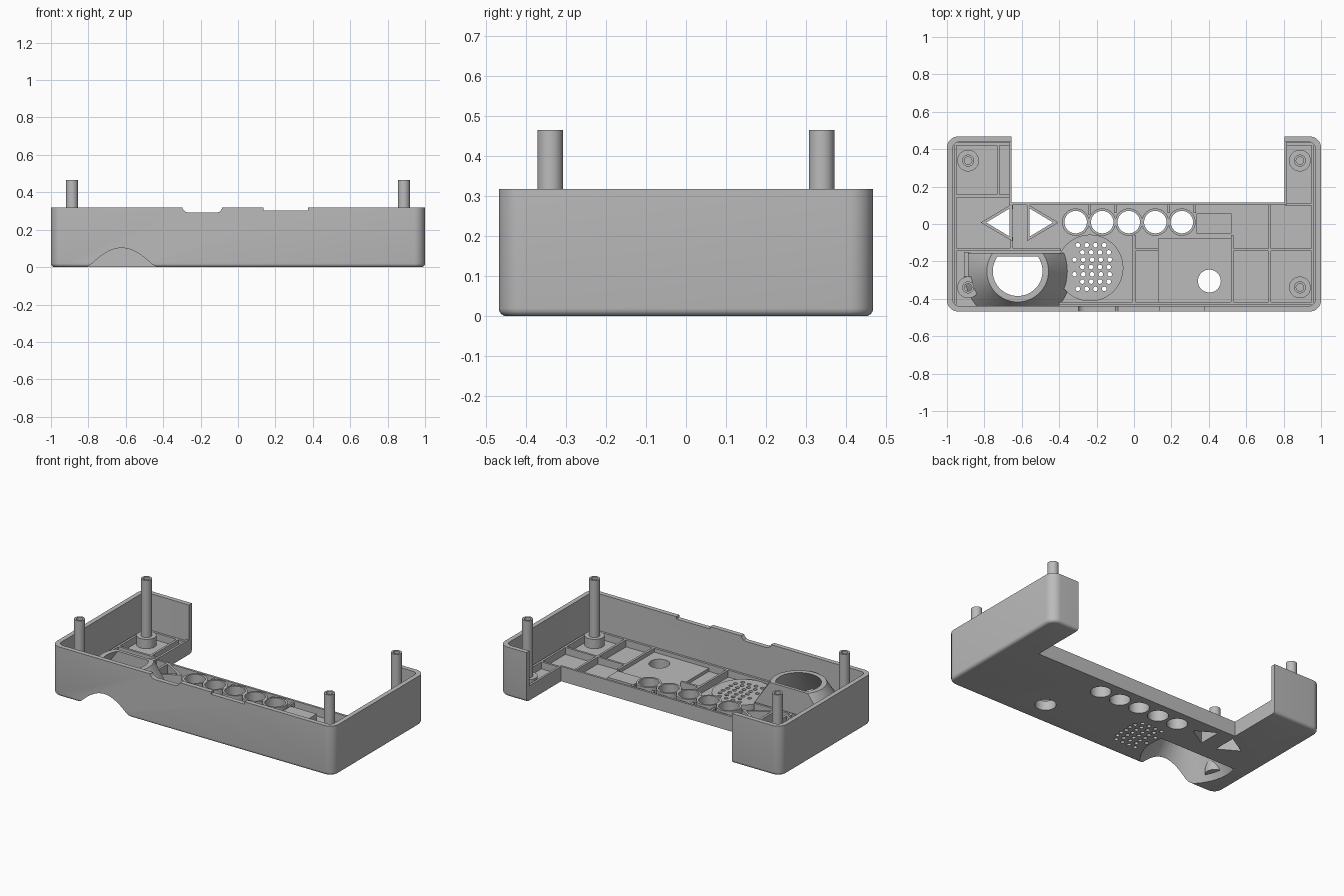
import bpy, bmesh, math
from math import sin, cos, pi

if "Cube" in bpy.data.objects:
    bpy.data.objects.remove(bpy.data.objects["Cube"])

grey = bpy.data.materials.new("plain grey")
grey.diffuse_color = (0.5, 0.5, 0.5, 1)
grey.use_nodes = True
grey.node_tree.nodes["Principled BSDF"].inputs["Base Color"].default_value = grey.diffuse_color


def finish(name, bm):
    bmesh.ops.recalc_face_normals(bm, faces=bm.faces)
    me = bpy.data.meshes.new(name)
    bm.to_mesh(me)
    bm.free()
    me.materials.append(grey)
    ob = bpy.data.objects.new(name, me)
    bpy.context.collection.objects.link(ob)
    return ob


def circle(x, y, r, n=40):
    return [(x + r * cos(2 * pi * i / n), y + r * sin(2 * pi * i / n)) for i in range(n)]


def rect(x0, x1, y0, y1):
    return [(x0, y0), (x1, y0), (x1, y1), (x0, y1)]


def rounded(x, y, r, n=8):
    pts = []
    for k, (sx, sy) in enumerate([(1, 1), (-1, 1), (-1, -1), (1, -1)]):
        for i in range(n + 1):
            a = (k + i / n) * pi / 2
            pts.append((sx * (x - r) + r * cos(a), sy * (y - r) + r * sin(a)))
    return pts


def loft(bm, loops):
    """Closed solid through stacked loops of (points, z)."""
    rows = [[bm.verts.new((x, y, z)) for x, y in pts] for pts, z in loops]
    n = len(rows[0])
    for a, b in zip(rows, rows[1:]):
        for i in range(n):
            bm.faces.new((a[i], a[(i + 1) % n], b[(i + 1) % n], b[i]))
    bm.faces.new(rows[0][::-1])
    bm.faces.new(rows[-1])


def solid(name, *stacks):
    bm = bmesh.new()
    for s in stacks:
        loft(bm, s)
    return finish(name, bm)


def prism(pts, z0, z1):
    return [(pts, z0), (pts, z1)]


def ring(bm, outer, inner, z0, z1):
    """Tube with matching outer and inner outlines."""
    n = len(outer)
    rows = [[bm.verts.new((x, y, z)) for x, y in p]
            for p, z in ((outer, z0), (outer, z1), (inner, z1), (inner, z0))]
    for k in range(4):
        a, b = rows[k], rows[(k + 1) % 4]
        for i in range(n):
            bm.faces.new((a[i], a[(i + 1) % n], b[(i + 1) % n], b[i]))


def boolean(ob, cutter, op='DIFFERENCE', keep=False):
    m = ob.modifiers.new("cut", 'BOOLEAN')
    m.object, m.operation, m.solver = cutter, op, 'EXACT'
    bpy.context.view_layer.objects.active = ob
    bpy.ops.object.modifier_apply(modifier=m.name)
    if not keep:
        bpy.data.objects.remove(cutter)


H, FLOOR, RIB = 0.318, 0.04, 0.085
NX0, NX1, NY = -0.655, 0.805, 0.115

# Tray shell with rounded lower edge, cavity and rear notch
f = 0.02
steps = []
for i in range(5):
    a = i / 4 * pi / 2
    d = f * (1 - sin(a))
    steps.append((rounded(1 - d, 0.468 - d, 0.06 - d), f * (1 - cos(a))))
body = solid("case_shell", steps + [(rounded(1, 0.468, 0.06), H)])
boolean(body, solid("cavity", prism(rounded(0.97, 0.438, 0.035), FLOOR, 0.5)))
boolean(body, solid("rear_notch", prism(rect(NX0, NX1, NY, 0.6), -0.1, 0.5)))

# Shallow dips in the front wall rim
dip = [(-0.3, 0.33), (-0.295, 0.31), (-0.28, 0.295), (-0.262, 0.291),
       (-0.118, 0.291), (-0.1, 0.295), (-0.087, 0.31), (-0.082, 0.33)]
bm = bmesh.new()
ends = [[bm.verts.new((x, y, z)) for x, z in dip] for y in (-0.5, -0.42)]
for i in range(len(dip)):
    j = (i + 1) % len(dip)
    bm.faces.new((ends[0][i], ends[0][j], ends[1][j], ends[1][i]))
bm.faces.new(ends[0])
bm.faces.new(ends[1][::-1])
boolean(body, finish("rim_dip", bm))
boolean(body, solid("rim_slot", prism(rect(0.135, 0.375, -0.5, -0.42), 0.303, 0.4)))

# Half-cone scoop through the floor and front wall
CX, CY = -0.622, -0.252
hump = solid("scoop_hump", [(circle(CX, CY, 0.30, 64), 0.02), (circle(CX, CY, 0.165, 64), 0.235)])
boolean(hump, solid("clip", prism(rect(-0.955, -0.2, -0.45, -0.155), 0, 0.4)), 'INTERSECT')
boolean(body, hump, 'UNION')
bore = solid("scoop_bore", [(circle(CX, CY, 0.292, 64), -0.02), (circle(CX, CY, 0.28, 64), 0),
                            (circle(CX, CY, 0.133, 64), 0.235), (circle(CX, CY, 0.133, 64), 0.3)])
boolean(bore, solid("clip", prism(rect(-1.2, 0, -0.7, -0.175), -0.1, 0.4)), 'INTERSECT')
boolean(body, bore)


# Openings in the floor: buttons, arrows, speaker grid, round window
def arrow(tip, base, h):
    return [(tip, 0.008), (base, 0.008 - h), (base, 0.008 + h)]


buttons = [-0.312, -0.17, -0.028, 0.114, 0.256]
holes = [circle(x, 0.01, 0.06) for x in buttons] + [circle(0.403, -0.305, 0.061)]
holes += [arrow(-0.79, -0.665, 0.075), arrow(-0.433, -0.558, 0.075)]
for r in range(7):
    xs = [-0.3, -0.253, -0.206, -0.159] if r % 2 == 0 else [-0.276, -0.229, -0.182, -0.135]
    if r % 2 == 0 and 0 < r < 6:
        xs = [-0.318 + 0.047 * k for k in range(5)]
    holes += [circle(x, -0.113 - 0.039 * r, 0.0125, 12) for x in xs]
cutter = solid("floor_openings", *[prism(h, -0.1, 0.3) for h in holes])
boolean(body, cutter, keep=True)

# Speaker seat and window plate share the same openings
speaker = solid("speaker_seat", prism(circle(-0.235, -0.235, 0.178, 64), FLOOR - 0.005, 0.075))
bore2 = solid("scoop_clear", [(circle(CX, CY, 0.28, 64), 0), (circle(CX, CY, 0.133, 64), 0.235)])
boolean(speaker, bore2)
plate = solid("window_plate", prism(rect(0.13, 0.525, -0.42, -0.075), FLOOR - 0.005, 0.06))
for ob in (speaker, plate):
    boolean(ob, cutter, keep=True)
bpy.data.objects.remove(cutter)
solid("switch_block", prism(rect(0.335, 0.52, -0.05, 0.055), FLOOR - 0.005, 0.08))

# Collars around buttons and arrows
bm = bmesh.new()
for x in buttons:
    ring(bm, circle(x, 0.01, 0.073), circle(x, 0.01, 0.06), FLOOR - 0.005, 0.1)
for o, i in ((arrow(-0.82, -0.65, 0.1), arrow(-0.79, -0.665, 0.075)),
             (arrow(-0.403, -0.573, 0.1), arrow(-0.433, -0.558, 0.075))):
    ring(bm, o, i, FLOOR - 0.005, 0.1)
collars = finish("opening_collars", bm)

# Floor ribs and low lip along the notch
w = 0.007
ribs = []
for y, x0, x1 in ((0.15, -0.96, NX0), (-0.138, -0.96, -0.39), (-0.138, 0.0, 0.13),
                  (-0.138, 0.525, 0.96), (0.105, NX1, 0.96), (-0.425, -0.4, 0.96),
                  (0.428, -0.96, NX0), (0.428, NX1, 0.96)):
    ribs.append(prism(rect(x0, x1, y - w, y + w), FLOOR - 0.005, RIB))
for x, y0, y1 in ((-0.725, 0.15, 0.43), (-0.655, -0.138, -0.07), (-0.655, 0.08, 0.11),
                  (0.0, -0.42, -0.06), (0.725, -0.43, 0.105), (0.525, -0.42, -0.06),
                  (-0.24, 0.05, 0.11), (0.185, 0.06, 0.11), (0.325, 0.06, 0.11), (-0.1, 0.06, 0.11),
                  (-0.955, -0.43, 0.43), (0.955, -0.43, 0.43)):
    ribs.append(prism(rect(x - w, x + w, y0, y1), FLOOR - 0.005, RIB))
solid("floor_ribs", *ribs)
solid("notch_lip",
      prism(rect(NX0 - 0.012, NX1 + 0.012, NY - 0.014, NY), FLOOR - 0.005, 0.095),
      prism(rect(NX0 - 0.014, NX0, NY, 0.45), FLOOR - 0.005, 0.095),
      prism(rect(NX1, NX1 + 0.014, NY, 0.45), FLOOR - 0.005, 0.095))
solid("side_tab", prism(rect(-0.91, -0.885, -0.28, -0.15), FLOOR - 0.005, 0.13))

# Hollow corner posts with base collars
bm = bmesh.new()
for sx in (-1, 1):
    for sy in (-1, 1):
        x, y = sx * 0.887, sy * 0.339
        ring(bm, circle(x, y, 0.032, 32), circle(x, y, 0.02, 32), FLOOR - 0.005, 0.465)
        ring(bm, circle(x, y, 0.058, 32), circle(x, y, 0.031, 32), FLOOR - 0.005, 0.1)
posts = finish("corner_posts", bm)

# Smooth the curved parts, keep edges crisp
for ob in (body, speaker, plate, collars, posts):
    bpy.ops.object.select_all(action='DESELECT')
    ob.select_set(True)
    bpy.context.view_layer.objects.active = ob
    bpy.ops.object.shade_smooth_by_angle(angle=math.radians(35))
